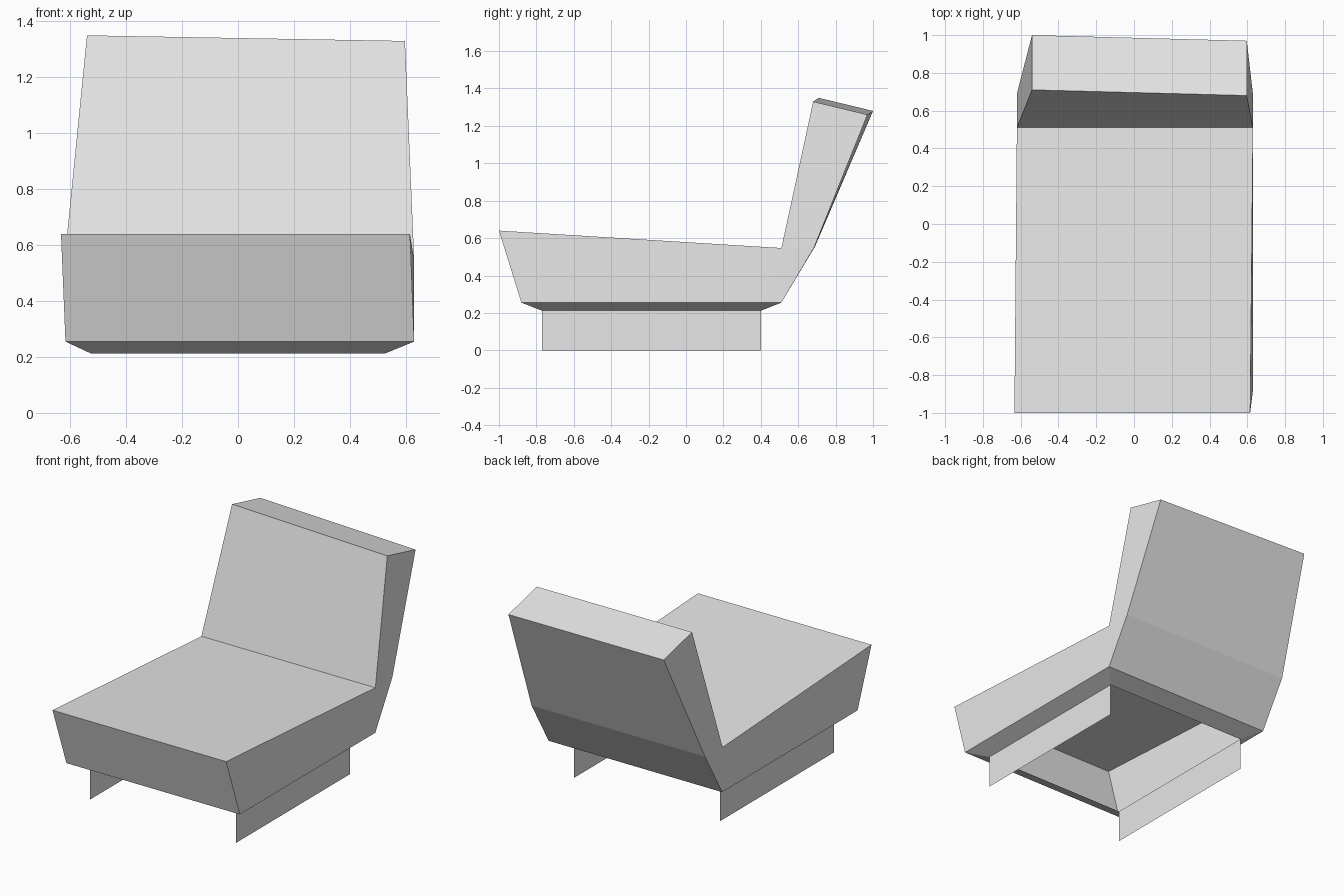
import bpy
import bmesh

cube = bpy.data.objects.get("Cube")
if cube:
    bpy.data.objects.remove(cube, do_unlink=True)

# One plain grey for the whole chair
grey = bpy.data.materials.new("light grey")
grey.use_nodes = True
colour = (0.8, 0.8, 0.8, 1)
grey.diffuse_color = colour
grey.node_tree.nodes["Principled BSDF"].inputs["Base Color"].default_value = colour


def make_object(name, bm):
    mesh = bpy.data.meshes.new(name)
    bm.to_mesh(mesh)
    bm.free()
    mesh.materials.append(grey)
    obj = bpy.data.objects.new(name, mesh)
    bpy.context.collection.objects.link(obj)
    return obj


# Upholstered shell: one slightly uneven side profile for each flank,
# running front bottom, front top, crease, back top, back rear, rear waist, rear bottom
right_side = [(-0.617, -0.88, 0.255), (-0.633, -1.0, 0.64), (-0.62, 0.51, 0.547),
              (-0.54, 0.71, 1.35), (-0.54, 1.0, 1.28), (-0.62, 0.69, 0.555),
              (-0.617, 0.51, 0.255)]
left_side = [(0.63, -0.88, 0.255), (0.615, -1.0, 0.64), (0.63, 0.51, 0.547),
             (0.597, 0.68, 1.33), (0.597, 0.97, 1.26), (0.63, 0.685, 0.55),
             (0.63, 0.51, 0.255)]
RIM_X, RIM_FRONT, RIM_BACK, RIM_Z = 0.525, -0.77, 0.40, 0.212

bm = bmesh.new()
right = [bm.verts.new(p) for p in right_side]
left = [bm.verts.new(p) for p in left_side]

# Front, seat, backrest, top and rear panels span the two profiles
for i in range(len(right) - 1):
    bm.faces.new((right[i], left[i], left[i + 1], right[i + 1]))

# Flanks, split into seat, waist and backrest
for side in (right, left):
    for panel in ((0, 1, 2, 6), (2, 5, 6), (2, 3, 4, 5)):
        bm.faces.new([side[k] for k in panel])

# Sloping underside rim around the open, hollow base
outer = [right[0], left[0], left[-1], right[-1]]
inner = [bm.verts.new((x, y, RIM_Z)) for x, y in
         ((-RIM_X, RIM_FRONT), (RIM_X, RIM_FRONT), (RIM_X, RIM_BACK), (-RIM_X, RIM_BACK))]
for i in range(4):
    j = (i + 1) % 4
    bm.faces.new((outer[i], outer[j], inner[j], inner[i]))

bmesh.ops.recalc_face_normals(bm, faces=bm.faces)
make_object("seat_shell", bm)

# Thin upright runners under the two sides of the rim
for name, s in (("right_runner", -1), ("left_runner", 1)):
    bm = bmesh.new()
    corners = [(RIM_FRONT, 0), (RIM_BACK, 0), (RIM_BACK, RIM_Z), (RIM_FRONT, RIM_Z)]
    verts = [bm.verts.new((s * RIM_X, y, z)) for y, z in corners]
    bm.faces.new(verts if s > 0 else verts[::-1])
    make_object(name, bm)
